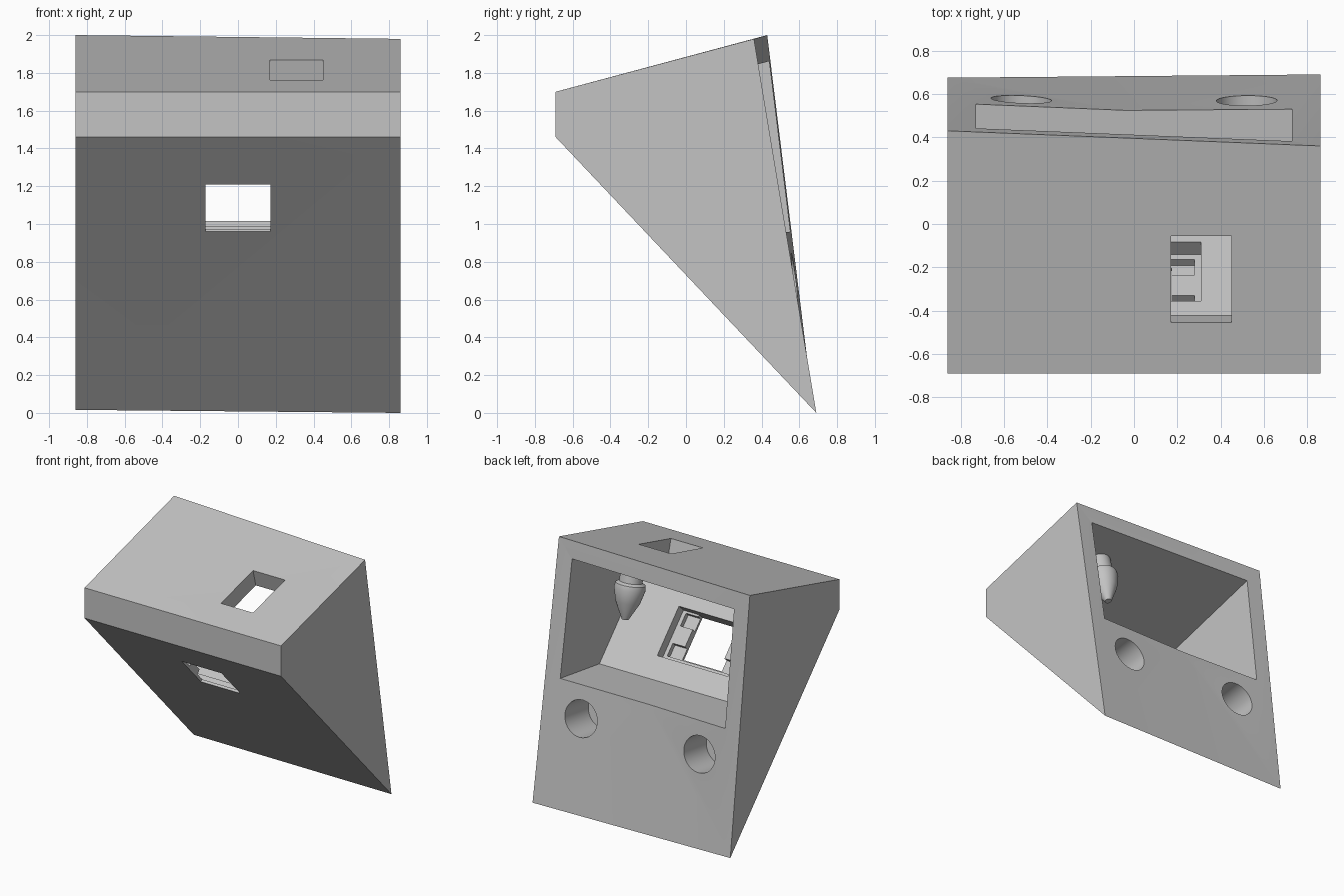
import bpy, bmesh, math
from mathutils import Vector

old = bpy.data.objects.get("Cube")
if old:
    bpy.data.objects.remove(old, do_unlink=True)

grey = bpy.data.materials.new("plain grey")
grey.use_nodes = True
colour = (0.55, 0.55, 0.55, 1)
grey.diffuse_color = colour
grey.node_tree.nodes["Principled BSDF"].inputs["Base Color"].default_value = colour


def add_object(name, bm):
    bmesh.ops.recalc_face_normals(bm, faces=bm.faces)
    mesh = bpy.data.meshes.new(name)
    bm.to_mesh(mesh)
    bm.free()
    mesh.materials.append(grey)
    obj = bpy.data.objects.new(name, mesh)
    bpy.context.scene.collection.objects.link(obj)
    return obj


def prism(name, x0, profile0, x1, profile1=None):
    """Join two (y, z) profiles standing at x0 and x1."""
    bm = bmesh.new()
    a = [bm.verts.new((x0, y, z)) for y, z in profile0]
    b = [bm.verts.new((x1, y, z)) for y, z in profile1 or profile0]
    bm.faces.new(a)
    bm.faces.new(b)
    for i in range(len(a)):
        j = (i + 1) % len(a)
        bm.faces.new((a[i], a[j], b[j], b[i]))
    if profile1:
        bmesh.ops.triangulate(bm, faces=bm.faces)
    return add_object(name, bm)


def lathe(name, profile, origin, axis, sides=48):
    """Solid of revolution from (distance, radius) pairs along an axis."""
    bm = bmesh.new()
    turn = Vector((0, 0, 1)).rotation_difference(Vector(axis))
    rings = []
    for d, r in profile:
        rings.append([bm.verts.new(Vector(origin) + turn @ Vector((
            r * math.cos(math.tau * k / sides),
            r * math.sin(math.tau * k / sides), d))) for k in range(sides)])
    bm.faces.new(rings[0])
    bm.faces.new(rings[-1])
    for a, b in zip(rings, rings[1:]):
        for k in range(sides):
            j = (k + 1) % sides
            bm.faces.new((a[k], a[j], b[j], b[k]))
    return add_object(name, bm)


def cut(body, cutter):
    mod = body.modifiers.new("cut", "BOOLEAN")
    mod.operation = "DIFFERENCE"
    mod.solver = "EXACT"
    mod.object = cutter
    graph = bpy.context.evaluated_depsgraph_get()
    mesh = bpy.data.meshes.new_from_object(body.evaluated_get(graph))
    body.modifiers.clear()
    body.data = mesh
    bpy.data.objects.remove(cutter, do_unlink=True)


# Wedge housing with a slightly twisted back
FRONT = [(-0.69, 1.70), (-0.69, 1.46)]
body = prism("housing", -0.86, FRONT + [(0.675, 0.016), (0.43, 2.0)],
             0.86, FRONT + [(0.69, 0.0), (0.36, 1.98)])


def top(y):
    return 1.70 + 0.267 * (y + 0.69)


def slope(y, d):
    """Point at depth d inside the sloping underside, from foot y."""
    return (y + d * 0.727, 1.46 - 1.058 * (y + 0.69) + d * 0.687)


def slope_box(x, y0, y1, d0, d1):
    return prism("slope_cutter", -x, [slope(y0, d0), slope(y1, d0),
                                      slope(y1, d1), slope(y0, d1)], x)


# Main cavity, open at the back
cut(body, prism("cavity_cutter", -0.73, [
    (-0.555, top(-0.555) - 0.14), (-0.555, 1.514), (0.04, 0.885),
    (0.90, 1.01), (0.90, top(0.90) - 0.14)], 0.73))

# Window through the slope, its recess and the clip pockets
cut(body, slope_box(0.31, -0.453, -0.182, 0.058, 0.25))
cut(body, slope_box(0.172, -0.453, -0.217, -0.1, 0.2))
for y in (-0.277, -0.442):
    cut(body, slope_box(0.28, y, y + 0.07, 0.02, 0.1))

# Rectangular opening square to the top
near, far = -0.455, -0.055
cut(body, prism("top_cutter", 0.17, [
    (y - 0.258 * h, top(y) + 0.966 * h)
    for y, h in ((near, 0.1), (far, 0.1), (far, -0.2), (near, -0.2))], 0.45))

# Two blind round holes in the back
for x, y in ((-0.52, 0.585), (0.52, 0.575)):
    cut(body, lathe("hole_cutter", [(-0.3, 0.14), (0.2, 0.14)],
                    (x, y, 0.71), (0, 0.988, 0.15)))

# Pointed peg hanging from the ceiling
peg = lathe("ceiling_peg", [(-0.03, 0.085), (0.12, 0.085), (0.135, 0.11),
                            (0.17, 0.115), (0.27, 0.09), (0.40, 0.025)],
            (0.405, 0.08, 1.765), (0, 0.258, -0.966))

for obj in (body, peg):
    bpy.ops.object.select_all(action="DESELECT")
    obj.select_set(True)
    bpy.context.view_layer.objects.active = obj
    bpy.ops.object.shade_smooth_by_angle(angle=math.radians(25))
